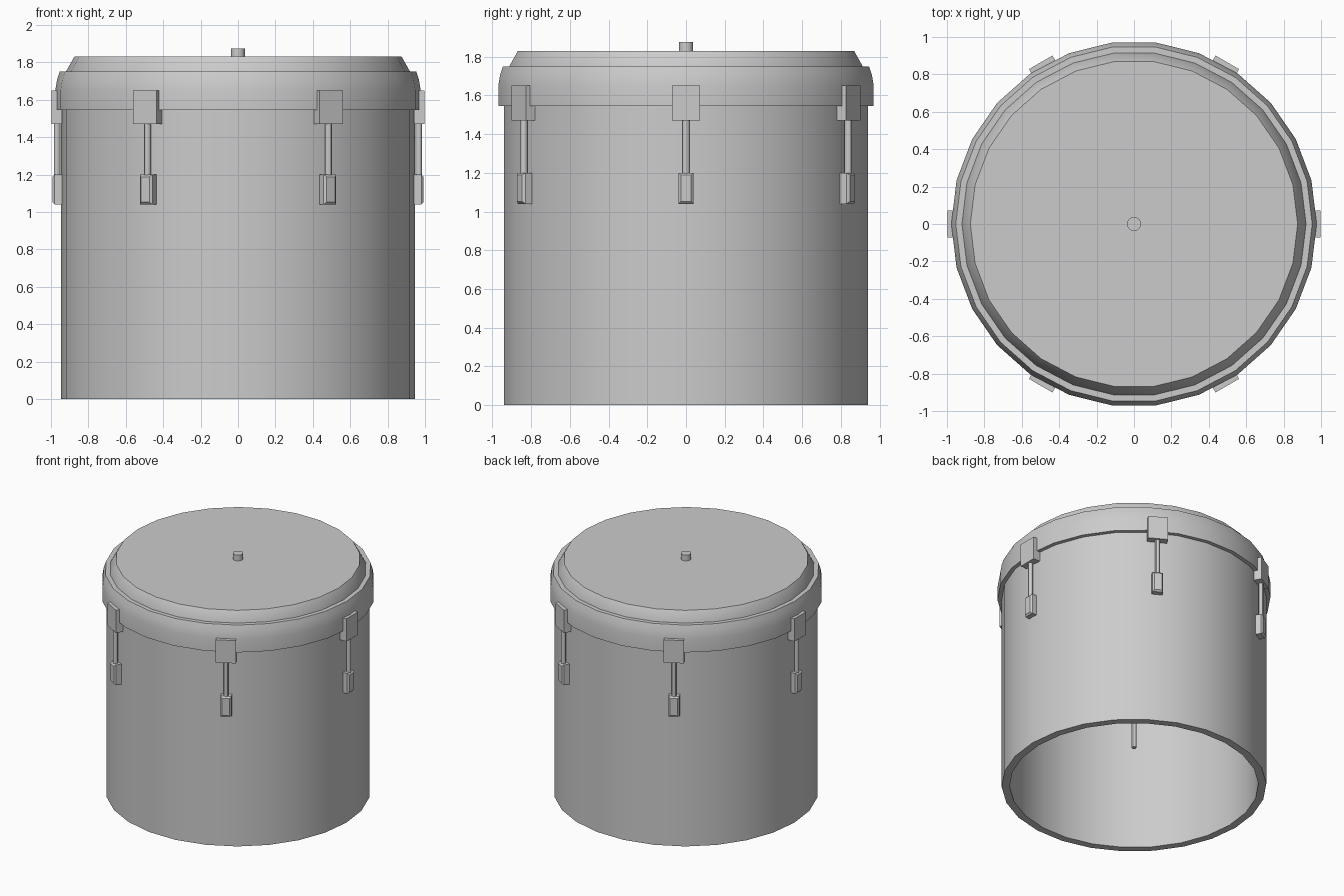
import bpy, bmesh, math
from mathutils import Matrix

if "Cube" in bpy.data.objects:
    bpy.data.objects.remove(bpy.data.objects["Cube"])

SIDES = 26


def finish(bm, name, smooth=True):
    bmesh.ops.recalc_face_normals(bm, faces=bm.faces)
    me = bpy.data.meshes.new(name)
    bm.to_mesh(me)
    bm.free()
    ob = bpy.data.objects.new(name, me)
    bpy.context.collection.objects.link(ob)
    if smooth:
        bpy.ops.object.select_all(action='DESELECT')
        ob.select_set(True)
        bpy.context.view_layer.objects.active = ob
        bpy.ops.object.shade_smooth_by_angle(angle=math.radians(30))
    return ob


def lathe(name, profile, sides=SIDES, closed=True):
    """Revolve (radius, z) points about z; radius 0 becomes a pole."""
    bm = bmesh.new()
    rings = []
    for r, z in profile:
        if r == 0:
            rings.append([bm.verts.new((0, 0, z))] * sides)
        else:
            rings.append([bm.verts.new((r * math.cos(2 * math.pi * i / sides),
                                        r * math.sin(2 * math.pi * i / sides), z))
                          for i in range(sides)])
    pairs = list(zip(rings, rings[1:]))
    if closed:
        pairs.append((rings[-1], rings[0]))
    for a, b in pairs:
        for i in range(sides):
            j = (i + 1) % sides
            vs = list(dict.fromkeys((a[i], a[j], b[j], b[i])))
            if len(vs) > 2:
                bm.faces.new(vs)
    return finish(bm, name)


def box(name, r0, r1, width, z0, z1, angle, bevel=0.0):
    """Box between two radii, turned around the drum axis."""
    bm = bmesh.new()
    bmesh.ops.create_cube(bm, size=1)
    bmesh.ops.scale(bm, vec=(r1 - r0, width, z1 - z0), verts=bm.verts)
    bmesh.ops.translate(bm, vec=((r0 + r1) / 2, 0, (z0 + z1) / 2), verts=bm.verts)
    if bevel:
        outer = [e for e in bm.edges if all(v.co.x > (r0 + r1) / 2 for v in e.verts)]
        bmesh.ops.bevel(bm, geom=outer, offset=bevel, segments=1,
                        affect='EDGES', profile=0.5)
    bmesh.ops.rotate(bm, cent=(0, 0, 0), matrix=Matrix.Rotation(angle, 3, 'Z'),
                     verts=bm.verts)
    return finish(bm, name, smooth=False)


def rod(name, radius, z0, z1, dist=0.0, angle=0.0, sides=12):
    bm = bmesh.new()
    bmesh.ops.create_cone(bm, cap_ends=True, segments=sides, radius1=radius,
                          radius2=radius, depth=z1 - z0)
    bmesh.ops.translate(bm, verts=bm.verts, vec=(
        dist * math.cos(angle), dist * math.sin(angle), (z0 + z1) / 2))
    return finish(bm, name)


# Open-bottomed hollow body
lathe("shell", [(0.947, 0), (0.947, 1.74), (0.89, 1.74), (0.89, 0)])

# Stretched skin with sloping shoulder
lathe("drum_head", [(0, 1.83), (0.875, 1.83), (0.92, 1.75), (0.92, 1.73),
                    (0.88, 1.74), (0.86, 1.815), (0, 1.815)], closed=False)

# Tension hoop with bevelled upper edge
lathe("hoop", [(0.915, 1.75), (0.953, 1.75), (0.968, 1.705), (0.977, 1.65),
               (0.977, 1.545), (0.94, 1.545)])

# Friction stick inside and its button on the skin
rod("stick", 0.018, 0.31, 1.83)
rod("stick_button", 0.037, 1.825, 1.875, sides=16)

# Six tension clamps around the rim
for i in range(6):
    a = math.radians(60 * i)
    box(f"clamp_plate_{i}", 0.94, 0.998, 0.145, 1.47, 1.65, a)
    rod(f"tension_rod_{i}", 0.018, 1.18, 1.50, dist=0.967, angle=a)
    box(f"lug_{i}", 0.935, 0.993, 0.078, 1.04, 1.20, a, bevel=0.012)
